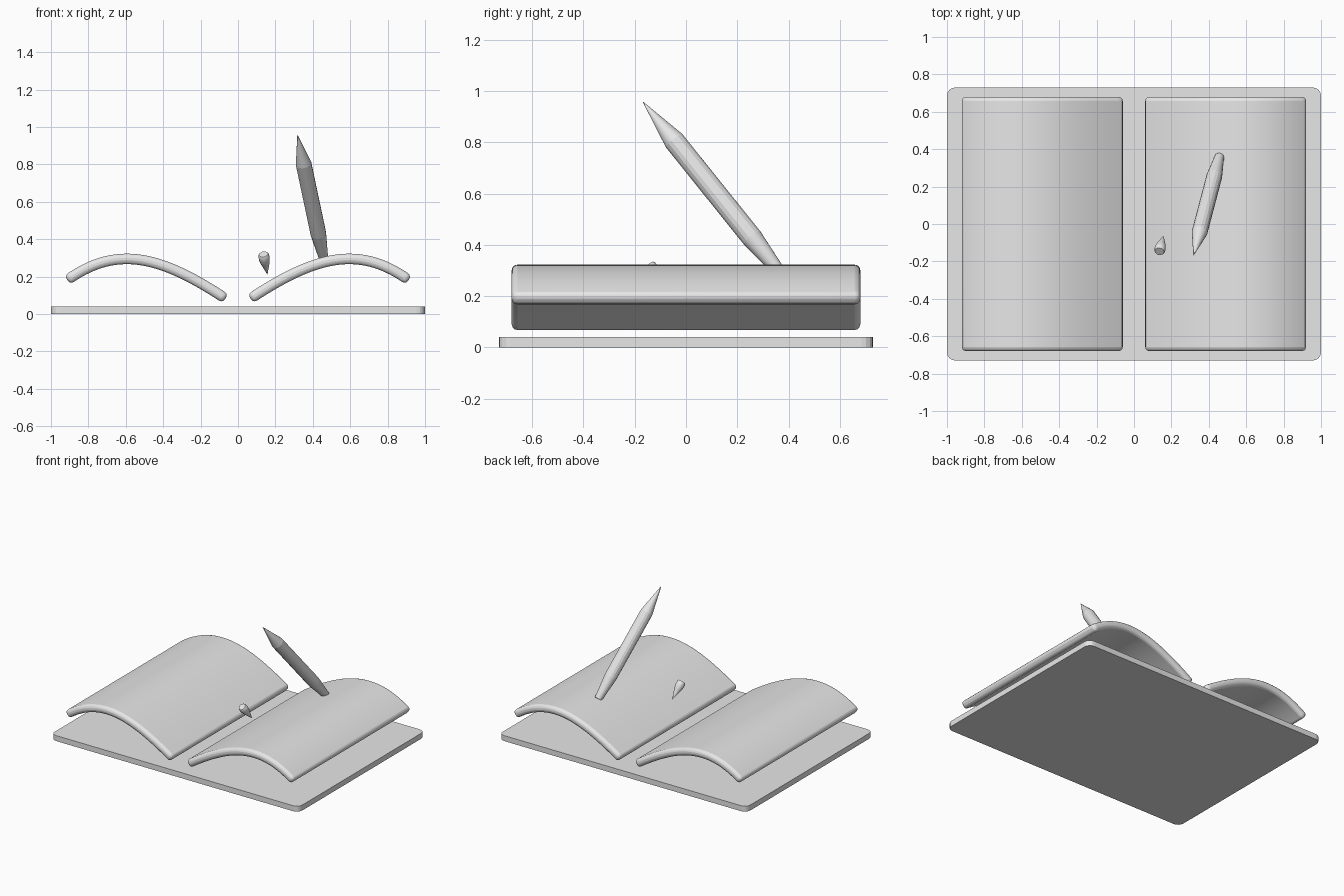
import bpy, bmesh, math
from mathutils import Vector

old = bpy.data.objects.get("Cube")
if old:
    bpy.data.objects.remove(old, do_unlink=True)

grey = bpy.data.materials.new("plain_grey")
grey.use_nodes = True
grey.diffuse_color = (0.8, 0.8, 0.8, 1)
grey.node_tree.nodes["Principled BSDF"].inputs["Base Color"].default_value = (0.8, 0.8, 0.8, 1)


def add_object(name, bm):
    bmesh.ops.recalc_face_normals(bm, faces=bm.faces)
    mesh = bpy.data.meshes.new(name)
    bm.to_mesh(mesh)
    bm.free()
    mesh.materials.append(grey)
    obj = bpy.data.objects.new(name, mesh)
    bpy.context.collection.objects.link(obj)
    return obj


def smooth(obj, degrees):
    bpy.ops.object.select_all(action='DESELECT')
    obj.select_set(True)
    bpy.context.view_layer.objects.active = obj
    bpy.ops.object.shade_smooth_by_angle(angle=math.radians(degrees))


def cover_board():
    bm = bmesh.new()
    bmesh.ops.create_cube(bm, size=1)
    for v in bm.verts:
        v.co = Vector((v.co.x * 2, v.co.y * 1.46, (v.co.z + 0.5) * 0.04))
    uprights = [e for e in bm.edges
                if abs(e.verts[0].co.z - e.verts[1].co.z) > 0.01]
    bmesh.ops.bevel(bm, geom=uprights, offset=0.045, segments=4,
                    profile=0.5, affect='EDGES')
    add_object("cover_board", bm)


def page_block(name, side):
    # Curved cross-section, thickened along its normal and extruded in depth
    p = [Vector(c) for c in ((0.067, 0.083), (0.40, 0.302), (0.64, 0.378), (0.912, 0.182))]
    half, steps, depth = 0.028, 28, 0.68
    upper, lower = [], []
    for i in range(steps + 1):
        t = i / steps
        u = 1 - t
        c = p[0] * u**3 + p[1] * 3*u*u*t + p[2] * 3*u*t*t + p[3] * t**3
        d = ((p[1] - p[0]) * u*u + (p[2] - p[1]) * 2*u*t + (p[3] - p[2]) * t*t).normalized()
        n = Vector((-d.y, d.x)) * half
        upper.append(c + n)
        lower.append(c - n)
    bm = bmesh.new()
    rows = [[[bm.verts.new((side * q.x, y, q.y)) for q in line]
             for line in (upper, lower)] for y in (-depth, depth)]
    (fu, fl), (bu, bl) = rows
    for i in range(steps):
        for a, b in ((fu, bu), (fl, bl), (fu, fl), (bu, bl)):
            bm.faces.new((a[i], a[i + 1], b[i + 1], b[i]))
    for i in (0, steps):
        bm.faces.new((fu[i], fl[i], bl[i], bu[i]))
    obj = add_object(name, bm)
    mod = obj.modifiers.new("rounded_edges", 'BEVEL')
    mod.width = 0.022
    mod.segments = 3
    mod.limit_method = 'ANGLE'
    mod.angle_limit = math.radians(50)
    smooth(obj, 35)


def turned_part(name, start, end, profile, flat_bands, sides=16):
    # Rings of (distance, radius) along an axis; selected bands stay faceted
    bm = bmesh.new()
    rings = []
    for dist, radius in profile:
        rings.append([bm.verts.new((radius * math.cos(2 * math.pi * k / sides),
                                    radius * math.sin(2 * math.pi * k / sides), dist))
                      for k in range(sides)])
    for j in range(len(rings) - 1):
        a, b = rings[j], rings[j + 1]
        for k in range(sides):
            m = (k + 1) % sides
            f = bm.faces.new((a[k], a[m], b[m], b[k]))
            f.smooth = j not in flat_bands
    bm.faces.new(rings[0])
    bm.faces.new(rings[-1])
    obj = add_object(name, bm)
    obj.location = start
    axis = Vector(end) - Vector(start)
    obj.rotation_euler = axis.to_track_quat('Z', 'Y').to_euler()


cover_board()
page_block("left_pages", 1)
page_block("right_pages", -1)

# Pencil leaning out of the left pages, point upward
turned_part("pencil", (0.318, -0.168, 0.958), (0.457, 0.36, 0.30),
            [(0, 0.001), (0.198, 0.042), (0.688, 0.042), (0.855, 0.025)], {1})

# Small loose tip floating above the page
turned_part("loose_tip", (0.136, -0.147, 0.32), (0.157, -0.064, 0.213),
            [(0, 0.024), (0.006, 0.028), (0.03, 0.03), (0.06, 0.024), (0.137, 0.001)], set())
